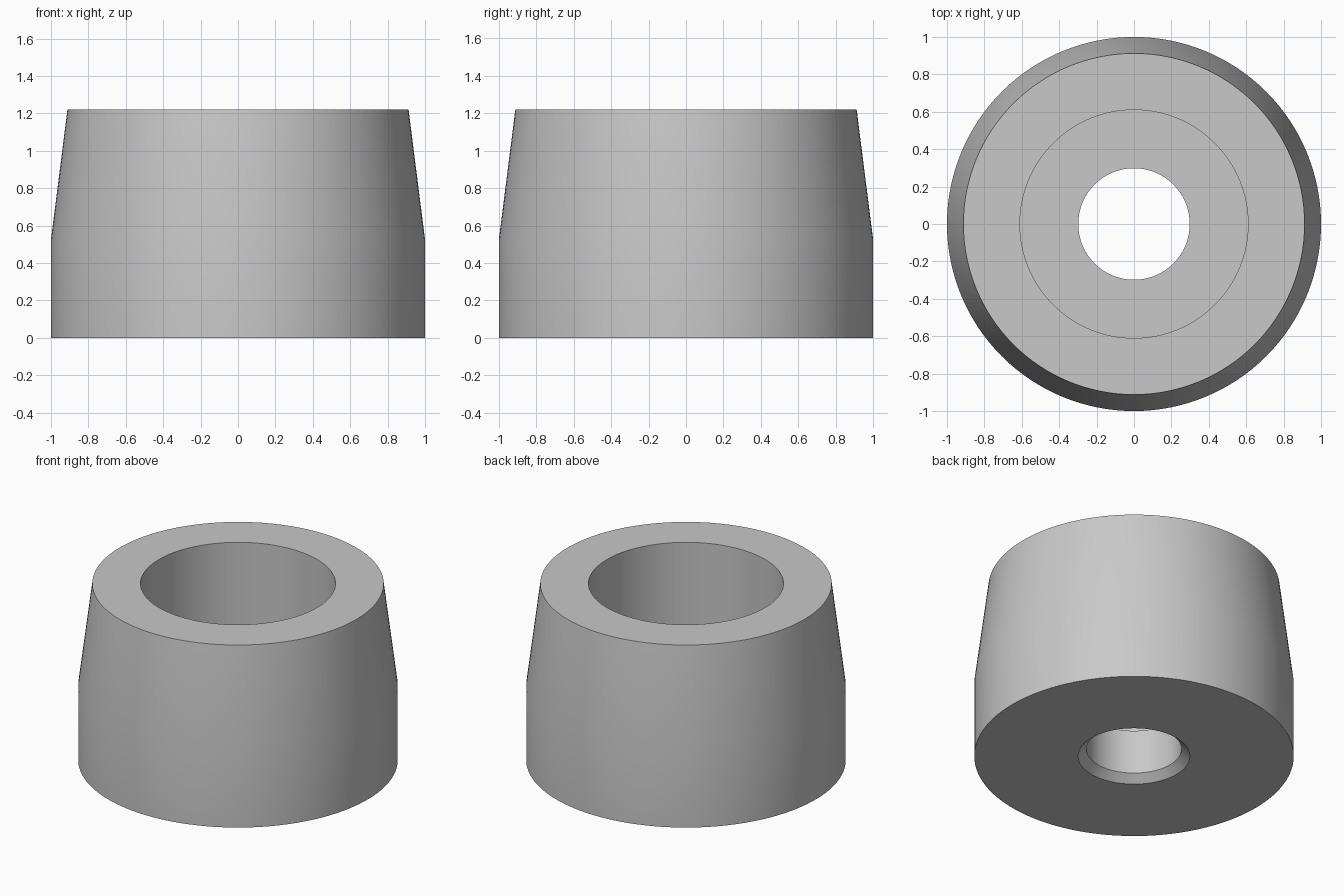
import bpy
import bmesh
import math

cube = bpy.data.objects.get("Cube")
if cube:
    bpy.data.objects.remove(cube, do_unlink=True)

SEGMENTS = 128

# One plain grey for the whole part
grey = bpy.data.materials.new("plain grey")
grey.use_nodes = True
colour = (0.58, 0.58, 0.58, 1)
grey.diffuse_color = colour
grey.node_tree.nodes["Principled BSDF"].inputs["Base Color"].default_value = colour


def lathe(name, profile, material):
    """Revolve a closed (radius, height) profile about the z axis."""
    bm = bmesh.new()
    verts = [bm.verts.new((r, 0, z)) for r, z in profile]
    edges = [bm.edges.new((a, b)) for a, b in zip(verts, verts[1:] + verts[:1])]
    bmesh.ops.spin(bm, geom=verts + edges, cent=(0, 0, 0), axis=(0, 0, 1),
                   angle=math.tau, steps=SEGMENTS)
    bmesh.ops.remove_doubles(bm, verts=bm.verts, dist=0.0001)
    bmesh.ops.recalc_face_normals(bm, faces=bm.faces)
    mesh = bpy.data.meshes.new(name)
    bm.to_mesh(mesh)
    bm.free()
    mesh.materials.append(material)
    obj = bpy.data.objects.new(name, mesh)
    bpy.context.collection.objects.link(obj)
    bpy.ops.object.select_all(action="DESELECT")
    obj.select_set(True)
    bpy.context.view_layer.objects.active = obj
    bpy.ops.object.shade_smooth_by_angle(angle=math.radians(30))
    return obj


# Tapered foot: counterbored from the top, chamfered through hole below
lathe("tapered_foot", [
    (0.35, 0), (1, 0),          # underside
    (1, 0.525), (0.912, 1.22),  # straight wall, then taper
    (0.61, 1.22), (0.61, 0.355),  # rim and counterbore wall
    (0.298, 0.355), (0.298, 0.05),  # floor and through hole
], grey)
